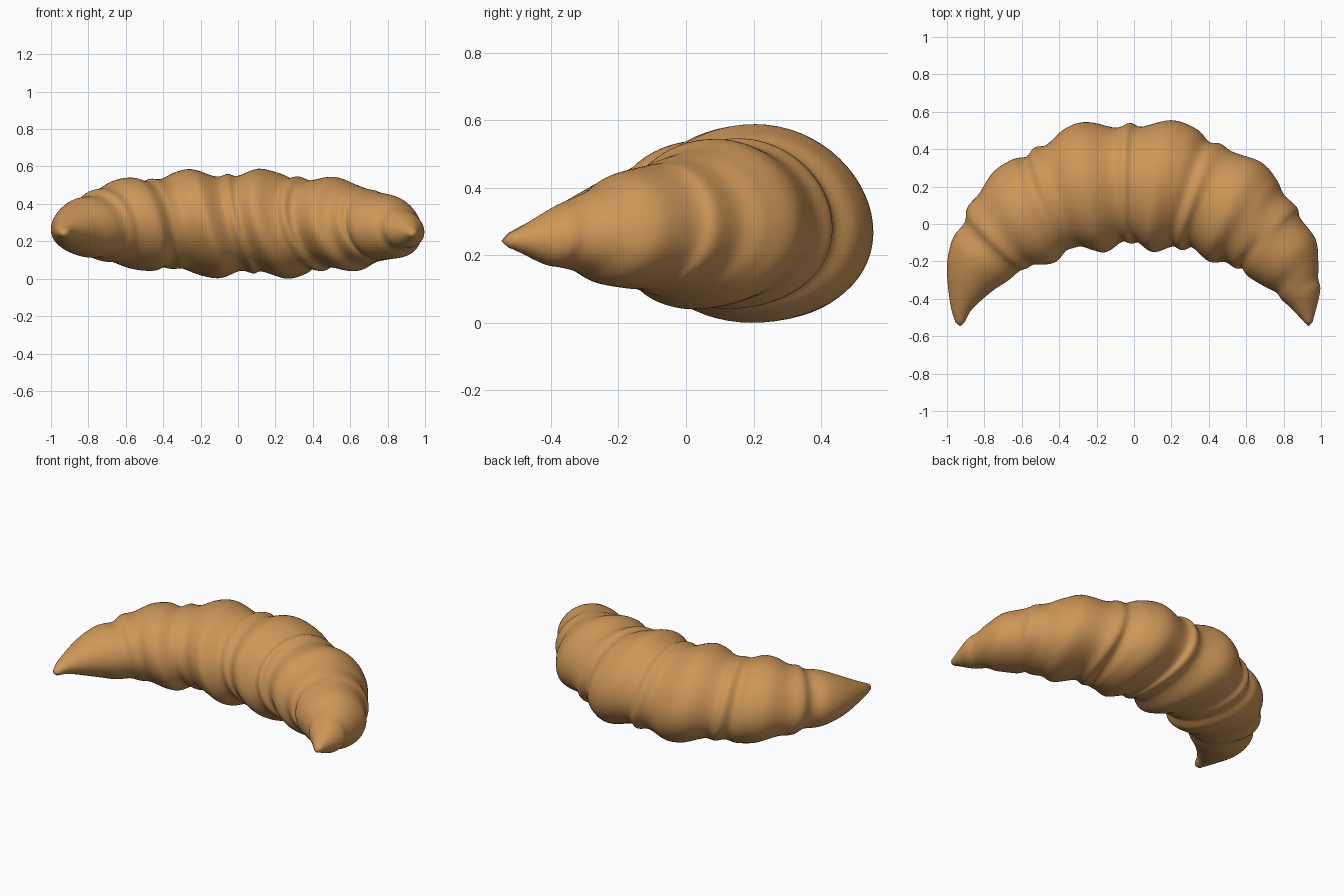
import bpy, bmesh, math
from mathutils import Vector

if "Cube" in bpy.data.objects:
    bpy.data.objects.remove(bpy.data.objects["Cube"])

# Rolled dough sections, left tip to right tip: outer x, y then inner x, y
SECTIONS = [
    (-.955, -.525, -.905, -.525), (-.982, -.43, -.865, -.455), (-1, -.23, -.76, -.36),
    (-.97, -.08, -.67, -.30), (-.905, .01, -.61, -.25), (-.89, .09, -.57, -.235),
    (-.83, .16, -.53, -.215), (-.75, .28, -.47, -.215), (-.65, .345, -.415, -.20),
    (-.575, .36, -.365, -.145), (-.53, .41, -.33, -.13), (-.465, .425, -.275, -.12),
    (-.36, .515, -.21, -.14), (-.25, .545, -.15, -.15), (-.1, .515, -.065, -.095),
    (-.02, .54, -.015, -.105), (.04, .52, .025, -.10), (.2, .555, .10, -.15),
    (.33, .51, .18, -.125), (.4, .44, .215, -.12), (.46, .43, .255, -.14),
    (.53, .385, .31, -.125), (.68, .33, .40, -.20), (.76, .24, .48, -.20),
    (.80, .16, .54, -.235), (.87, .09, .575, -.235), (.89, .03, .61, -.28),
    (.97, -.08, .70, -.335), (.985, -.2, .76, -.365), (.985, -.29, .79, -.405),
    (.995, -.36, .84, -.45), (.955, -.525, .91, -.525)]
STEPS, AROUND = 6, 64
TILT = 0.26         # lean of the folds along the roll
BOW = 0.12          # folds curve sideways at top and bottom


def spline(a, b, c, d, t):
    return 0.5 * (2*b + (c - a)*t + (2*a - 5*b + 4*c - d)*t*t + (3*b - a - 3*c + d)*t**3)


def smooth_sections():
    pts = [Vector(s) for s in SECTIONS]
    pts = [2*pts[0] - pts[1]] + pts + [2*pts[-1] - pts[-2]]
    out = []
    for i in range(1, len(pts) - 2):
        out += [spline(*pts[i-1:i+3], k / STEPS) for k in range(STEPS)]
    return out + [pts[-2]]


sections = smooth_sections()
centers = [Vector(((s[0]+s[2])/2, (s[1]+s[3])/2, 0)) for s in sections]
n = len(sections)

bm = bmesh.new()
rings = []
for i, s in enumerate(sections):
    t = 2*i/(n - 1) - 1
    half = Vector((s[0]-s[2], s[1]-s[3], 0)) / 2
    a, b = centers[max(i-5, 0)], centers[min(i+5, n-1)]
    tangent = (b - a).normalized()
    height = half.length * (.825 + .1*t*t - .1*max(0, -t - .4))
    mid = centers[i] + Vector((0, 0, .29 - .05*t**4))
    tilt = TILT*(1 - .6*t**4)
    ring = []
    for k in range(AROUND):
        ang = 2*math.pi*k/AROUND
        z = height*math.sin(ang)
        along = BOW*height*math.sin(ang)**2*(1 - t*t) - tilt*z
        drop = -.03*max(0, math.cos(ang))**2*(1 - t*t)
        ring.append(bm.verts.new(mid + half*math.cos(ang) + Vector((0, 0, z + drop))
                                 + tangent*along))
    rings.append(ring)

# Skin between the rings
for r0, r1 in zip(rings, rings[1:]):
    for k in range(AROUND):
        m = (k + 1) % AROUND
        bm.faces.new((r0[k], r0[m], r1[m], r1[k]))

# Blunt closed tips
for ring, x in ((rings[0], -.93), (rings[-1], .933)):
    tip = bm.verts.new((x, -.547, .238))
    for k in range(AROUND):
        bm.faces.new((ring[k], ring[(k+1) % AROUND], tip))
bmesh.ops.recalc_face_normals(bm, faces=bm.faces)

# Rest the pastry on the ground
low = min(v.co.z for v in bm.verts)
bmesh.ops.translate(bm, verts=bm.verts, vec=(0, 0, -low))
for f in bm.faces:
    f.smooth = True

mesh = bpy.data.meshes.new("croissant")
bm.to_mesh(mesh)
bm.free()
crust = bpy.data.materials.new("golden_crust")
crust.diffuse_color = (.62, .31, .098, 1)
crust.use_nodes = True
crust.node_tree.nodes["Principled BSDF"].inputs["Base Color"].default_value = crust.diffuse_color
mesh.materials.append(crust)
bpy.context.collection.objects.link(bpy.data.objects.new("croissant", mesh))
